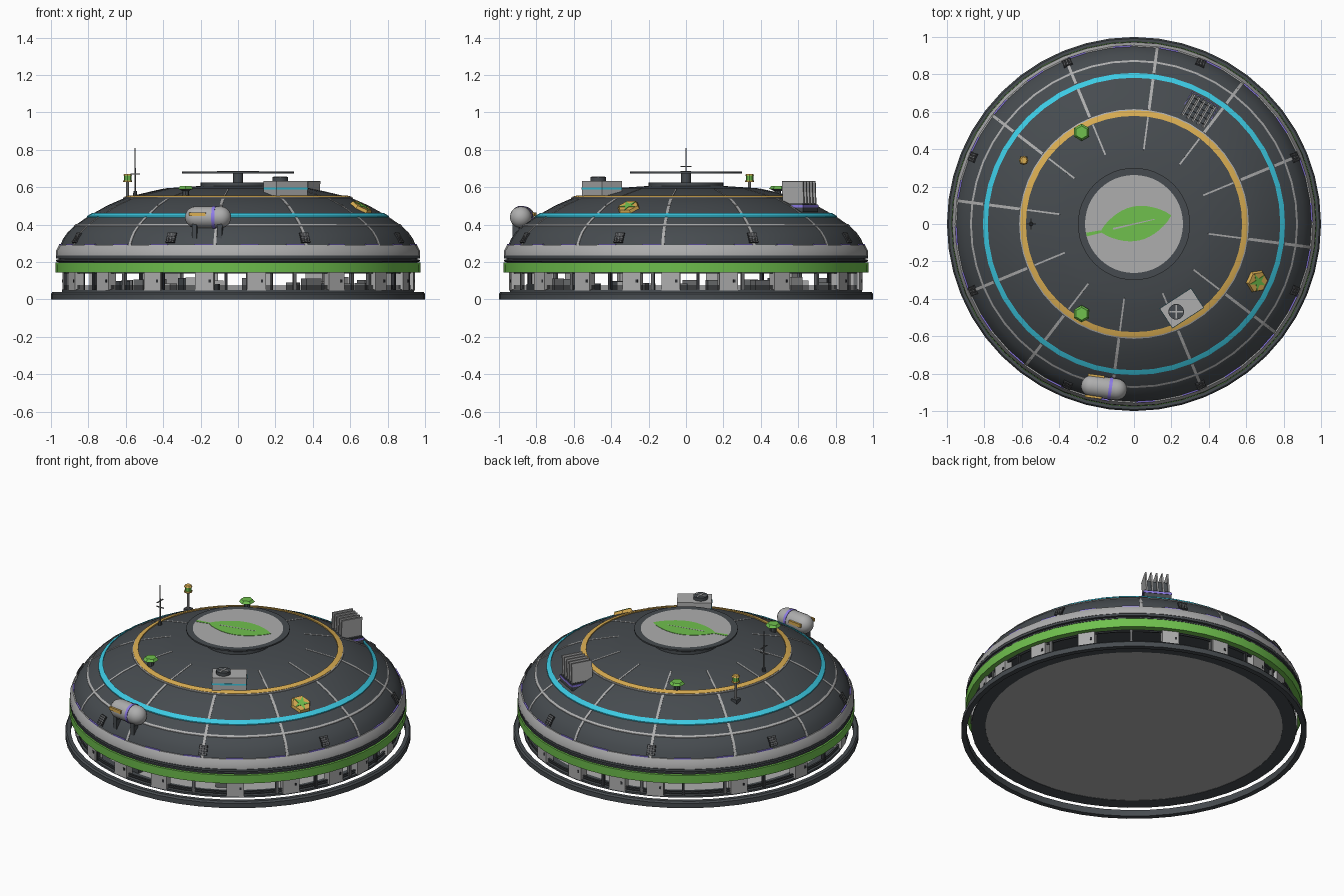
import bpy, bmesh, math, random
from math import sin, cos, pi, radians
from mathutils import Matrix, Vector

if "Cube" in bpy.data.objects:
    bpy.data.objects.remove(bpy.data.objects["Cube"])

# Palette
MATS = {}
for key, name, col in [
        ("dome", "slate grey", (.062, .071, .079)), ("dark", "charcoal", (.03, .032, .036)),
        ("light", "light grey", (.42, .42, .42)), ("green", "leaf green", (.16, .53, .075)),
        ("cyan", "cyan", (.045, .59, .77)), ("gold", "gold", (.70, .42, .085)),
        ("purple", "purple", (.27, .20, .80)), ("mid", "mid grey", (.14, .145, .15))]:
    m = bpy.data.materials.new(name)
    m.use_nodes = True
    m.diffuse_color = (*col, 1)
    m.node_tree.nodes["Principled BSDF"].inputs["Base Color"].default_value = (*col, 1)
    MATS[key] = m


def T(x, y, z):
    return Matrix.Translation((x, y, z))


def RZ(deg):
    return Matrix.Rotation(radians(deg), 4, 'Z')


class Part:
    """One object collected from primitives that share a base matrix."""

    def __init__(self, name, base=None):
        self.name, self.bm, self.base, self.keys = name, bmesh.new(), base or Matrix(), []

    def paint(self, faces, key):
        if key not in self.keys:
            self.keys.append(key)
        for f in faces:
            f.material_index = self.keys.index(key)

    def box(self, key, size, at=(0, 0, 0), turn=None):
        mx = self.base @ T(*at) @ (turn or Matrix()) @ Matrix.Diagonal((*size, 1))
        vs = bmesh.ops.create_cube(self.bm, size=1, matrix=mx)["verts"]
        self.paint({f for v in vs for f in v.link_faces}, key)

    def cyl(self, key, r1, r2, depth, at=(0, 0, 0), seg=12):
        vs = bmesh.ops.create_cone(self.bm, cap_ends=True, segments=seg, radius1=r1,
                                   radius2=r2, depth=depth, matrix=self.base @ T(*at))["verts"]
        self.paint({f for v in vs for f in v.link_faces}, key)

    def plate(self, key, pts, z, thick=.005):
        lo = [self.bm.verts.new(self.base @ Vector((x, y, z))) for x, y in pts]
        hi = [self.bm.verts.new(self.base @ Vector((x, y, z + thick))) for x, y in pts]
        n = len(pts)
        fs = [self.bm.faces.new(hi), self.bm.faces.new(lo[::-1])]
        fs += [self.bm.faces.new((lo[i], lo[(i + 1) % n], hi[(i + 1) % n], hi[i])) for i in range(n)]
        self.paint(fs, key)

    def lathe(self, key, prof, closed=True, seg=48):
        rings = []
        for r, z in prof:
            if r == 0:
                rings.append([self.bm.verts.new(self.base @ Vector((0, 0, z)))] * seg)
            else:
                rings.append([self.bm.verts.new(self.base @ Vector(
                    (r * cos(2 * pi * i / seg), r * sin(2 * pi * i / seg), z))) for i in range(seg)])
        pairs = list(zip(rings, rings[1:])) + ([(rings[-1], rings[0])] if closed else [])
        fs = []
        for a, b in pairs:
            for i in range(seg):
                j = (i + 1) % seg
                quad = list(dict.fromkeys((a[i], a[j], b[j], b[i])))
                if len(quad) > 2:
                    fs.append(self.bm.faces.new(quad))
        self.paint(fs, key)

    def done(self):
        bmesh.ops.recalc_face_normals(self.bm, faces=self.bm.faces)
        me = bpy.data.meshes.new(self.name)
        self.bm.to_mesh(me)
        self.bm.free()
        for k in self.keys:
            me.materials.append(MATS[k])
        ob = bpy.data.objects.new(self.name, me)
        bpy.context.collection.objects.link(ob)
        bpy.ops.object.select_all(action='DESELECT')
        ob.select_set(True)
        bpy.context.view_layer.objects.active = ob
        bpy.ops.object.shade_smooth_by_angle(angle=radians(28))


# Dome outline and helpers that sit things on it
DOME = [(.95, .29), (.935, .325), (.91, .36), (.87, .397), (.80, .445), (.70, .502),
        (.60, .545), (.45, .58), (.38, .595), (.20, .607)]


def dome_z(r):
    for (r1, z1), (r0, z0) in zip(DOME, DOME[1:]):
        if r0 <= r <= r1:
            return z0 + (z1 - z0) * (r - r0) / (r1 - r0)
    return DOME[-1][1]


def on_dome(deg, r):
    """Frame on the dome: x outward and down the slope, y along the rim, z along the normal."""
    slope = math.atan2(dome_z(r - .02) - dome_z(r + .015), .035)
    return RZ(deg) @ T(r, 0, dome_z(r)) @ Matrix.Rotation(slope, 4, 'Y')


def dome_band(part, key, r0, r1, lift):
    mid = (r0 + r1) / 2
    top = [(r, dome_z(r) + lift) for r in (r1, mid, r0)]
    part.lathe(key, top + [(r, z - lift - .004) for r, z in top[::-1]])


# Ground ring, floor slab
p = Part("base_ring")
p.lathe("dome", [(.969, 0), (1, 0), (1, .03), (.992, .04), (.969, .04)])
p.done()
p = Part("floor_slab")
p.lathe("dome", [(.86, .04), (.942, .04), (.942, .052), (.86, .052)])
p.lathe("light", [(0, .042), (.86, .042), (.86, .052), (0, .052)], closed=False)
p.done()

# Ground storey: pillars, mullions, rails and equipment inside
p = Part("wall_pillars")
for deg in (-119, -101, -84, -56, -36, -18, -5, 14, 33, 63, 82, 100, 114, 144, 170, 200, 220):
    p.base = RZ(deg)
    p.box("light", (.05, .10, .10), (.92, 0, .098))
    p.box("dark", (.006, .012, .016), (.945, .03, .10))
for i in range(24):
    p.base = RZ(15 * i + 4)
    p.box("mid" if i % 2 else "dark", (.02, .016, .10), (.925, 0, .098))
p.done()
p = Part("wall_rails")
for z in (.058, .07, .138):
    p.lathe("dome", [(.922, z), (.932, z), (.932, z + .006), (.922, z + .006)])
p.done()
random.seed(4)
p = Part("interior_equipment")
for i in range(22):
    p.base = RZ(i * 360 / 22 + random.uniform(-5, 5))
    h = random.uniform(.03, .07)
    p.box(random.choice(("light", "mid", "dome")), (.06, random.uniform(.04, .1), h),
          (random.uniform(.55, .84), 0, .052 + h / 2))
p.done()

# Stacked rim bands
p = Part("green_band")
p.lathe("green", [(.94, .145), (.975, .145), (.977, .198), (.94, .198)])
p.done()
p = Part("rim_bands")
p.lathe("dome", [(0, .147), (.94, .147), (.955, .198), (.972, .203), (.972, .212), (.96, .214),
                 (.96, .218), (.974, .22), (.974, .234), (.95, .236)], closed=False)
p.lathe("light", [(.94, .236), (.974, .236), (.972, .262), (.956, .292), (.94, .292)])
for i in range(24):
    p.base = RZ(15 * i + 3.75)
    p.box("purple", (.008, .10, .006), (.951, 0, .293))
p.done()

# Dome shell, its painted rings and panel seams
p = Part("dome_shell")
p.lathe("dome", DOME + [(.20, .625), (0, .625)], closed=False)
p.done()
p = Part("dome_rings")
dome_band(p, "cyan", .782, .808, .006)
dome_band(p, "gold", .578, .608, .007)
dome_band(p, "light", .608, .614, .005)
dome_band(p, "light", .867, .877, .004)
p.done()
p = Part("panel_seams")
for i in range(12):
    p.base = RZ(30 * i - 7.5)
    for rs, w in (((.40, .45, .575), .009), ((.615, .70, .78), .015), ((.81, .87, .91, .935, .95), .015)):
        for a, b in zip(rs, rs[1:]):
            za, zb = dome_z(a), dome_z(b)
            p.box("light", (math.hypot(b - a, zb - za), w, .004), ((a + b) / 2, 0, (za + zb) / 2),
                  Matrix.Rotation(math.atan2(za - zb, b - a), 4, 'Y'))
p.done()

# Eight slatted vents around the lower dome
p = Part("dome_vents")
for i in range(8):
    p.base = on_dome(22.5 + 45 * i, .932)
    p.box("dark", (.06, .05, .012))
    for k in range(5):
        p.box("mid", (.004, .048, .006), (-.026 + .013 * k, 0, .005))
    for k in (-1, 0, 1):
        p.box("mid", (.058, .004, .006), (0, .016 * k, .005))
p.done()

# Raised round sign with a leaf
p = Part("sign_post")
p.cyl("dome", .026, .026, .06, (0, 0, .65), 16)
p.done()
p = Part("sign_disc")
p.lathe("dome", [(0, .674), (.30, .674), (.30, .683), (.262, .683), (.262, .68), (0, .68)], closed=False)
p.cyl("light", .262, .262, .004, (0, 0, .681), 48)
p.done()
p = Part("sign_leaf", RZ(13) @ T(.005, 0, 0))
N = 14
top = [(-.19 + .39 * i / N, .092 * sin(pi * i / N) ** .8) for i in range(N + 1)]
p.plate("green", top[::-1] + [(x, -y) for x, y in top[1:-1]], .683, .002)
p.plate("green", [(-.265, -.008), (-.17, -.006), (-.17, .006), (-.265, .012)], .683, .002)
p.plate("light", [(-.12, -.005), (.11, -.002), (.11, .002), (-.12, .005)], .684, .0016)
p.done()

# Storage tank lying on the front slope
p = Part("storage_tank", T(-.16, -.875, .44) @ RZ(-8))
ROLL = Matrix.Rotation(pi / 2, 4, 'Y')
R, H = .058, .066
arc = [radians(a) for a in range(0, 91, 18)]
cap = [(R * cos(a) if a < 1.5 else 0, H + R * sin(a)) for a in arc]
tank = [(r, -z) for r, z in cap[::-1]] + cap
p.base = p.base @ ROLL
p.lathe("light", tank, closed=False, seg=20)
p.lathe("purple", [(.055, .025), (.061, .025), (.061, .042), (.055, .042)], seg=20)
p.base = p.base @ ROLL.inverted()
for s in (-1, 1):
    p.box("gold", (.09, .012, .02), (-.05, s * .057, .015))
    p.box("dome", (.025, .035, .08), (s * .068, -.025, -.075))
    p.box("dome", (.03, .09, .02), (s * .068, .01, -.045))
p.done()

# Cooling unit with a fan
p = Part("cooling_unit", T(.255, -.45, .587) @ RZ(33))
p.box("light", (.20, .125, .095))
p.box("cyan", (.203, .128, .010), (0, 0, .006))
p.box("dome", (.204, .129, .010), (0, 0, -.041))
p.cyl("dome", .042, .042, .022, (-.035, 0, .057), 16)
for a in (0, 90):
    p.box("light", (.07, .008, .003), (-.035, 0, .069), RZ(a + 57))
p.done()

# Radiator with upright fins
p = Part("radiator", T(.345, .605, .49) @ RZ(-30))
p.box("dome", (.16, .14, .04), (0, 0, -.002))
p.box("purple", (.166, .146, .012), (0, 0, .008))
p.box("dome", (.15, .13, .012), (0, 0, .018))
for k in range(5):
    p.box("light", (.009, .13, .125), (-.064 + .032 * k, 0, .08), Matrix.Rotation(.07, 4, 'Y'))
for k in range(4):
    p.box("dome", (.13, .005, .06), (0, -.048 + .032 * k, .06))
p.done()

# Hexagonal hatch with a green star
p = Part("star_hatch", on_dome(-25, .725))
p.cyl("gold", .064, .056, .02, (0, 0, .006), 6)
star = [((.05 if i % 2 == 0 else .018) * Vector((cos(pi * i / 5), sin(pi * i / 5)))) for i in range(10)]
p.plate("green", star, .015, .004)
p.done()

# Two mushroom vents
for side, y in (("right", -.48), ("left", .49)):
    p = Part("mushroom_vent_" + ("front" if side == "right" else "back"), T(-.28, y, 0))
    p.cyl("dome", .018, .018, .05, (0, 0, .567), 8)
    p.cyl("dome", .02, .043, .012, (0, 0, .586), 6)
    p.cyl("green", .046, .034, .016, (0, 0, .599), 6)
    p.done()

# Beacon lamp
p = Part("beacon_lamp", T(-.59, .34, 0))
p.box("dome", (.04, .04, .03), (0, 0, .508))
p.cyl("light", .008, .008, .13, (0, 0, .58), 8)
p.cyl("gold", .024, .024, .009, (0, 0, .632), 8)
p.cyl("green", .02, .02, .026, (0, 0, .649), 8)
p.cyl("gold", .025, .018, .010, (0, 0, .667), 8)
p.done()

# Antenna mast
p = Part("antenna", T(-.55, 0, 0))
p.cyl("dome", .012, .009, .03, (0, 0, .565), 8)
p.cyl("mid", .005, .003, .26, (0, 0, .68), 6)
p.box("mid", (.006, .06, .005), (0, 0, .71))
p.box("mid", (.05, .006, .005), (0, 0, .67))
p.done()
